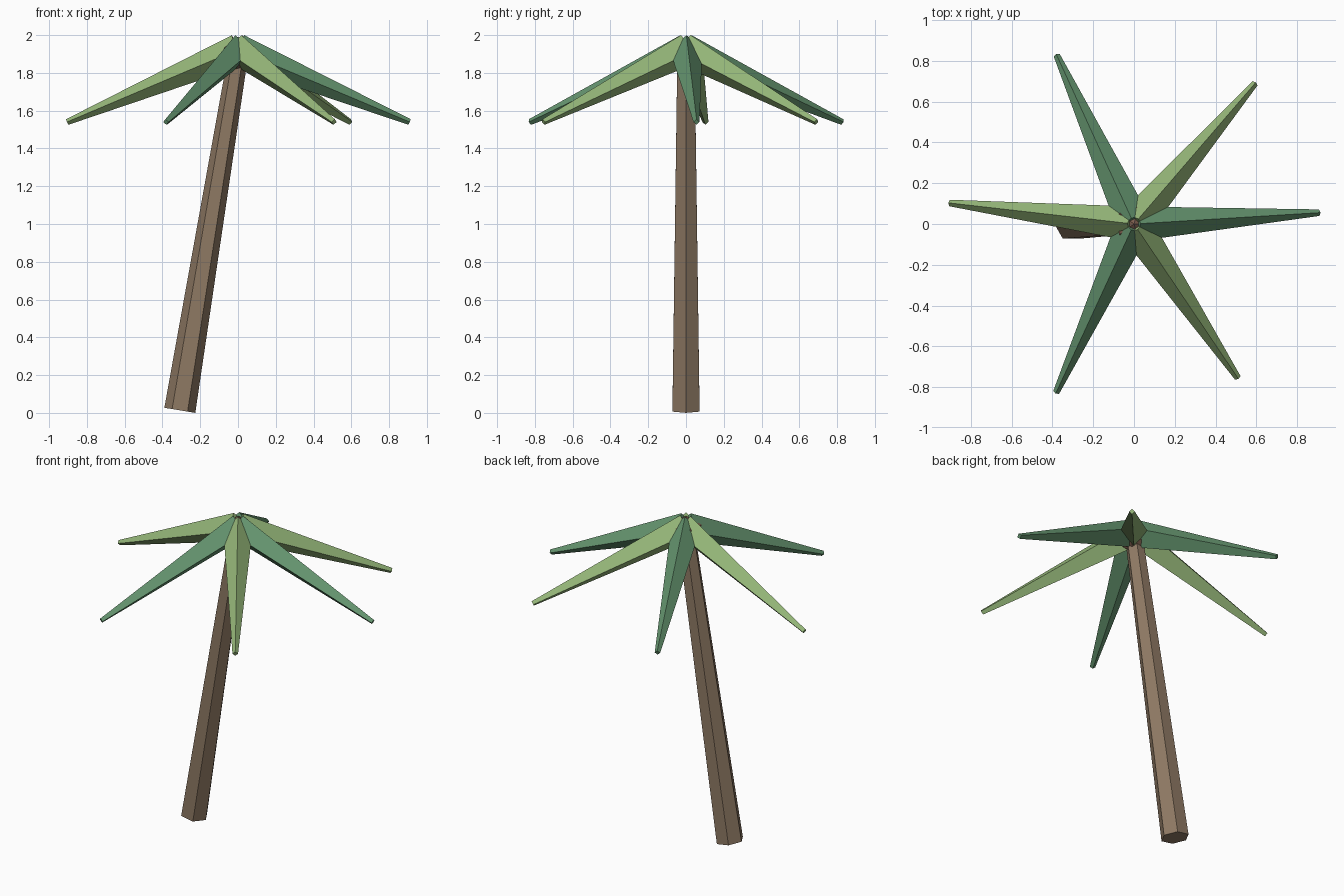
import bpy, bmesh, math
from mathutils import Vector

if "Cube" in bpy.data.objects:
    bpy.data.objects.remove(bpy.data.objects["Cube"])


def material(name, color):
    m = bpy.data.materials.new(name)
    m.diffuse_color = (*color, 1)
    m.use_nodes = True
    m.node_tree.nodes["Principled BSDF"].inputs["Base Color"].default_value = m.diffuse_color
    return m


def add_object(name, bm, mat):
    bmesh.ops.recalc_face_normals(bm, faces=bm.faces)
    me = bpy.data.meshes.new(name)
    bm.to_mesh(me)
    bm.free()
    me.materials.append(mat)
    ob = bpy.data.objects.new(name, me)
    bpy.context.collection.objects.link(ob)
    return ob


def frustum(name, start, end, r1, r2, sides, side_axis, mat):
    """Tapered prism between two points; first corner lies along the side axis."""
    start, end = Vector(start), Vector(end)
    axis = (end - start).normalized()
    u = Vector(side_axis)
    u = (u - axis * u.dot(axis)).normalized()
    v = axis.cross(u)
    bm = bmesh.new()
    rings = []
    for c, r in ((start, r1), (end, r2)):
        angles = [2 * math.pi * i / sides for i in range(sides)]
        rings.append([bm.verts.new(c + r * (u * math.cos(a) + v * math.sin(a))) for a in angles])
    for ring in rings:
        bm.faces.new(ring)
    for i in range(sides):
        j = (i + 1) % sides
        bm.faces.new((rings[0][i], rings[0][j], rings[1][j], rings[1][i]))
    return add_object(name, bm, mat)


bark = material("bark", (0.27, 0.19, 0.125))
husk = material("husk", (0.20, 0.11, 0.075))
dark_leaf = material("dark_leaf", (0.13, 0.30, 0.16))
light_leaf = material("light_leaf", (0.30, 0.47, 0.19))

# Leaning six-sided trunk
frustum("trunk", (-0.308, 0, 0.0136), (0, 0, 1.89), 0.083, 0.053, 6, (1, 0, 0), bark)

# Faceted crown core
bm = bmesh.new()
bmesh.ops.create_icosphere(bm, subdivisions=1, radius=0.1)
bmesh.ops.translate(bm, verts=bm.verts, vec=(0, 0, 1.89))
add_object("crown_core", bm, husk)

# Six drooping diamond-section fronds in alternating greens
for i, deg in enumerate((3.5, 49.3, 114.6, 173.5, 245.2, 304.0)):
    a = math.radians(deg)
    tip = (0.91 * math.cos(a), 0.91 * math.sin(a), 1.54)
    frustum(f"frond_{i + 1}", (0, 0, 1.92), tip, 0.086, 0.016, 4, (0, 0, 1),
            light_leaf if i % 2 else dark_leaf)
